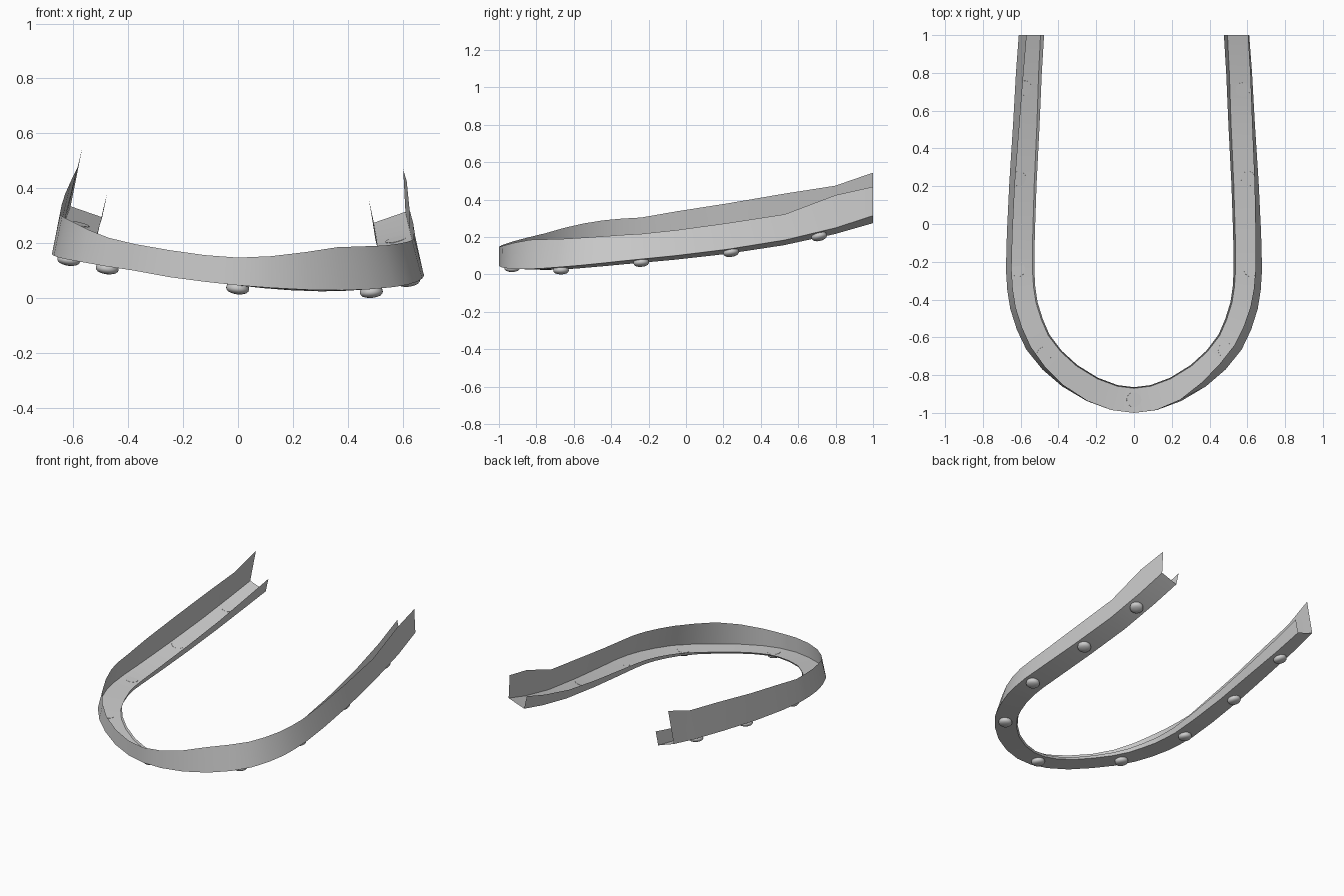
import bpy, bmesh, math
from mathutils import Vector
from mathutils.bvhtree import BVHTree

if "Cube" in bpy.data.objects:
    bpy.data.objects.remove(bpy.data.objects["Cube"])

# Stations from front centre to rear tip: plan outline, floor width, inward roll, lip height
OUTLINE = [(0, -1), (.12, -.985), (.25, -.937), (.38, -.86), (.485, -.77), (.57, -.665), (.62, -.56),
           (.655, -.45), (.671, -.35), (.678, -.24), (.673, -.05), (.66, .22), (.64, .53), (.625, .8), (.61, 1)]
WIDTH = [.13, .13, .13, .132, .135, .138, .14, .14, .14, .14, .137, .132, .126, .12, .115]
DROP = [0, .001, .002, .004, .006, .009, .011, .014, .017, .02, .022, .025, .028, .034, .04]
LIP = [.012, .012, .013, .015, .018, .022, .025, .028, .031, .035, .042, .05, .06, .075, .088]

# Per side: outer wall bottom height, top height, inward lean
RIGHT = ([.042, .033, .026, .024, .028, .036, .045, .056, .067, .078, .097, .13, .18, .245, .31],
         [.143, .148, .163, .181, .184, .187, .193, .2, .207, .213, .233, .27, .318, .42, .465],
         [0, .003, .01, .03, .043, .045, .043, .04, .037, .035, .03, .022, .015, .01, .008])
LEFT = ([.042, .055, .072, .096, .112, .127, .136, .144, .15, .155, .17, .2, .245, .29, .33],
        [.143, .152, .17, .192, .215, .245, .268, .285, .294, .30, .333, .375, .428, .47, .54],
        [0, 0, .004, .01, .02, .028, .03, .03, .03, .03, .03, .03, .034, .04, .042])


def section(i, side, data):
    """Four points: outer wall top, outer floor edge, inner floor edge, lip top."""
    low, top, lean = data
    x, y = OUTLINE[i]
    if i == 0:
        n = Vector((0, 1, 0))
    elif i == len(OUTLINE) - 1:
        n = Vector((-side, 0, 0))
    else:
        a, b = OUTLINE[i - 1], OUTLINE[i + 1]
        n = Vector((-(b[1] - a[1]) * side, b[0] - a[0], 0)).normalized()
    p = Vector((x * side, y, low[i]))
    outer_top = p + n * lean[i]
    outer_top.z = top[i]
    inner = p + n * WIDTH[i] - Vector((0, 0, DROP[i]))
    lip = inner + n * (LIP[i] * .17 + .004) + Vector((0, 0, LIP[i]))
    return [outer_top, p, inner, lip]


def smooth(ob, angle):
    bpy.ops.object.select_all(action='DESELECT')
    ob.select_set(True)
    bpy.context.view_layer.objects.active = ob
    bpy.ops.object.shade_smooth_by_angle(angle=math.radians(angle))


def add_object(name, bm):
    me = bpy.data.meshes.new(name)
    bm.to_mesh(me)
    bm.free()
    ob = bpy.data.objects.new(name, me)
    bpy.context.collection.objects.link(ob)
    return ob


# U-shaped channel: outer wall, floor and low inner lip
last = len(OUTLINE) - 1
sections = [section(i, -1, LEFT) for i in range(last, 0, -1)]
sections += [section(i, 1, RIGHT) for i in range(last + 1)]
bm = bmesh.new()
rows = [[bm.verts.new(p) for p in s] for s in sections]
for r, s in zip(rows, rows[1:]):
    for k in range(3):
        bm.faces.new((r[k], r[k + 1], s[k + 1], s[k]))
bm.normal_update()
tree = BVHTree.FromBMesh(bm)
channel = add_object("channel", bm)
smooth(channel, 30)

# Round studs: flat top flush with the floor, domed underside (radius, height profile)
PROFILE = [(0, .001), (.039, .001), (.041, -.006), (.042, -.012), (.040, -.019),
           (.033, -.026), (.022, -.030), (.011, -.032), (0, -.033)]
STUDS = [(0, -.93), (-.475, -.69), (.485, -.668), (-.615, -.24), (.62, -.24),
         (-.61, .24), (.605, .24), (-.58, .72), (.575, .71)]
for i, (x, y) in enumerate(STUDS):
    hit, normal, _, _ = tree.ray_cast(Vector((x, y, -1)), Vector((0, 0, 1)))
    if normal.z < 0:
        normal = -normal
    bm = bmesh.new()
    vs = [bm.verts.new((r, 0, z)) for r, z in PROFILE]
    es = [bm.edges.new(p) for p in zip(vs, vs[1:])]
    bmesh.ops.spin(bm, geom=vs + es, axis=(0, 0, 1), cent=(0, 0, 0),
                   angle=2 * math.pi, steps=24)
    bmesh.ops.remove_doubles(bm, verts=bm.verts, dist=1e-5)
    bmesh.ops.recalc_face_normals(bm, faces=bm.faces)
    stud = add_object(f"stud_{i + 1}", bm)
    stud.rotation_euler = Vector((0, 0, 1)).rotation_difference(normal).to_euler()
    stud.location = hit
    smooth(stud, 50)

# Rest the model on the ground plane
bpy.context.view_layer.update()
objs = list(bpy.context.collection.objects)
low = min((o.matrix_world @ v.co).z for o in objs for v in o.data.vertices)
for o in objs:
    o.location.z -= low
